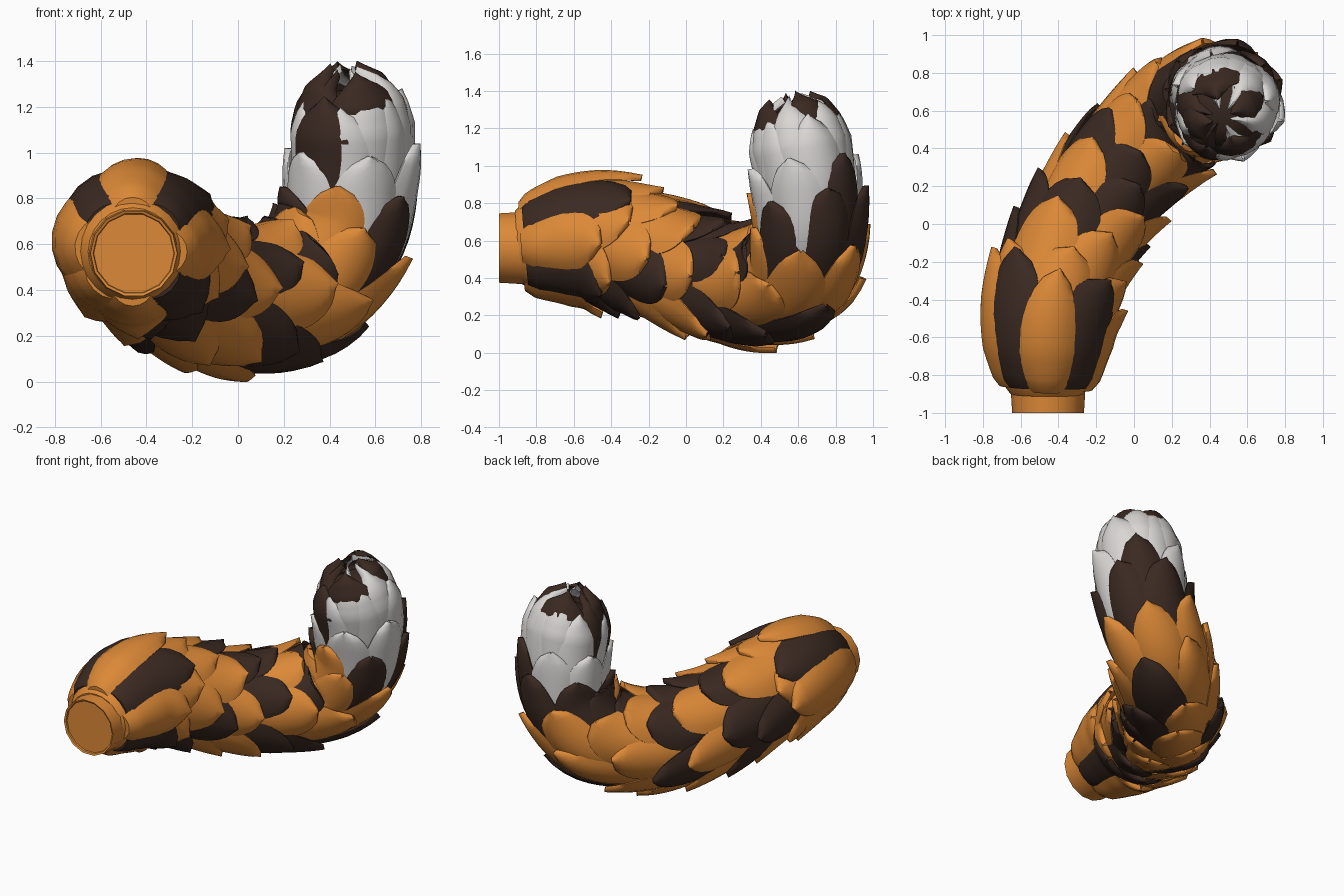
import bpy, bmesh, math, random
from mathutils import Vector
from mathutils.geometry import interpolate_bezier

if "Cube" in bpy.data.objects:
    bpy.data.objects.remove(bpy.data.objects["Cube"])

random.seed(4)

# Flat colours
COLOURS = {"orange": (0.72, 0.25, 0.038), "dark_brown": (0.042, 0.022, 0.015),
           "off_white": (0.70, 0.68, 0.66)}
MATS = []
for name, rgb in COLOURS.items():
    m = bpy.data.materials.new(name)
    m.diffuse_color = (*rgb, 1)
    m.use_nodes = True
    m.node_tree.nodes["Principled BSDF"].inputs["Base Color"].default_value = m.diffuse_color
    MATS.append(m)

# Centre line of the curled tail
KNOTS = [Vector(p) for p in (
    (-.46, -1, .56), (-.46, -.85, .57), (-.45, -.5, .60), (-.36, -.2, .52),
    (-.20, .10, .41), (.02, .37, .36), (.28, .60, .43), (.45, .66, .65),
    (.49, .65, .90), (.49, .61, 1.15), (.47, .57, 1.34))]
pts = []
for i in range(len(KNOTS) - 1):
    a, b = KNOTS[i], KNOTS[i + 1]
    before, after = KNOTS[max(i - 1, 0)], KNOTS[min(i + 2, len(KNOTS) - 1)]
    seg = interpolate_bezier(a, a + (b - before) / 6, b - (after - a) / 6, b, 17)
    pts += seg[:-1]
pts.append(KNOTS[-1])

# Distance along the line and a twist-free frame at each sample
dist, tans = [0.0], []
for i, p in enumerate(pts):
    if i:
        dist.append(dist[-1] + (p - pts[i - 1]).length)
    tans.append((pts[min(i + 1, len(pts) - 1)] - pts[max(i - 1, 0)]).normalized())
TOTAL = dist[-1]
ups = [Vector((0, 0, 1))]
for i in range(1, len(pts)):
    ups.append(tans[i - 1].rotation_difference(tans[i]) @ ups[-1])

# Body radius along the line, as fractions of its length
RADII = [(0, .19), (.035, .26), (.06, .315), (.12, .355), (.19, .365), (.35, .355), (.53, .35),
         (.70, .33), (.85, .305), (.92, .28), (.96, .23), (.985, .16), (1, .04)]


def radius(s):
    f = min(max(s / TOTAL, 0), 1)
    for (f0, r0), (f1, r1) in zip(RADII, RADII[1:]):
        if f <= f1:
            return r0 + (r1 - r0) * (f - f0) / (f1 - f0)
    return RADII[-1][1]


def on_body(s, phi, off):
    """Point at distance s, angle phi (0 is up), raised by off."""
    s = min(max(s, 0), TOTAL)
    i = 0
    while i < len(dist) - 2 and dist[i + 1] < s:
        i += 1
    t = (s - dist[i]) / (dist[i + 1] - dist[i])
    c, tan = pts[i].lerp(pts[i + 1], t), tans[i].lerp(tans[i + 1], t).normalized()
    up = ups[i].lerp(ups[i + 1], t)
    up = (up - tan * up.dot(tan)).normalized()
    d = up * math.cos(phi) + tan.cross(up) * math.sin(phi)
    end = max(0, s / TOTAL - .94) / .06          # raised layers also stack up over the tip
    return c + d * max(radius(s) + off * (1 - .6 * end), .01) + tan * (off * end)


def finish(bm, name, angle=40):
    bmesh.ops.recalc_face_normals(bm, faces=bm.faces)
    me = bpy.data.meshes.new(name)
    bm.to_mesh(me)
    bm.free()
    for m in MATS:
        me.materials.append(m)
    ob = bpy.data.objects.new(name, me)
    bpy.context.collection.objects.link(ob)
    bpy.context.view_layer.objects.active = ob
    ob.select_set(True)
    bpy.ops.object.shade_smooth_by_angle(angle=math.radians(angle))
    ob.select_set(False)
    return ob


def add_scale(bm, s0, length, phi, half, mat, lift):
    """One closed leaf-shaped scale: a domed top and a thinner underside."""
    NU, NV = 12, 6
    layers = []
    for depth in (0, .035):
        grid = []
        for i in range(NU + 1):
            u = i / NU
            w = half * min(1, .75 + .7 * u) * max(1 - u ** 2.8, .004) ** .6
            row = []
            for j in range(NV + 1):
                v = 2 * j / NV - 1
                off = -.055 + .075 * u - .03 * v * v + lift
                d = depth * (1 - .6 * v * v) * (1 - .65 * u)
                row.append(bm.verts.new(on_body(s0 + length * u, phi + w * v, off - d)))
            grid.append(row)
        layers.append(grid)
    top, low = layers

    def face(*vs):
        bm.faces.new(vs).material_index = mat
    for i in range(NU):
        for j in range(NV):
            face(top[i][j], top[i][j + 1], top[i + 1][j + 1], top[i + 1][j])
            face(low[i][j], low[i + 1][j], low[i + 1][j + 1], low[i][j + 1])
        for j in (0, NV):
            face(top[i][j], top[i + 1][j], low[i + 1][j], low[i][j])
    for i in (0, NU):
        for j in range(NV):
            face(top[i][j], low[i][j], low[i][j + 1], top[i][j + 1])


# Overlapping rings of scales: start, length, first angle, half width, lift, and
# one colour letter per scale counted round from the top (- leaves a gap)
UNIT = TOTAL / 2.86
RINGS = [(.12, .54, 0, 30, .018, "OOO-"), (.14, .6, 278, 42, .018, "O---"),
         (.14, .58, 45, 44, .004, "DDOD")]
ROWS = ["OOODOO", "OODODO", "DODODD", "DOOOOO", "DDDODD", "OODOOO",
        "DDODOO", "OOOOOD", "DODDDD", "WWWDWW", "WWWWWW"]
TWIST = {2: -12, 4: 14, 9: -6}
RINGS += [(.32 + .2 * r - .04 * (r == 9), .46, 30 * (r % 2) + TWIST.get(r, 0), 38, 0, row)
          for r, row in enumerate(ROWS)]
# Tip: closing ring, broad dark front scale and dark crown
RINGS += [(2.46, .40, 30, 38, .012, "DWWWWD"), (2.40, .42, 42, 46, .026, "D-----"),
          (2.71, .15, 0, 52, .034, "DDDD")]
for r, (s0, length, first, half, lift, row) in enumerate(RINGS):
    bm = bmesh.new()
    loose = 0 if r < 3 else 1
    for k, letter in enumerate(row):
        if letter == "-":
            continue
        phi = math.radians(first + 360 * k / len(row) + loose * random.uniform(-5, 5))
        s = UNIT * (s0 + loose * random.uniform(-.03, .03))
        add_scale(bm, s, min(length * UNIT, TOTAL - s), phi,
                  math.radians(half * random.uniform(.95, 1.08)),
                  "ODW".index(letter), lift + loose * random.uniform(-.008, .01))
    finish(bm, f"scale_ring_{r + 1}")

# Inner body under the scales
bm = bmesh.new()
rings = []
for i in range(41):
    s = .1 + (TOTAL - .13) * i / 40
    rings.append([bm.verts.new(on_body(s, math.tau * k / 24, -.065)) for k in range(24)])
for i, (a, b) in enumerate(zip(rings, rings[1:])):
    for k in range(24):
        f = bm.faces.new((a[k], a[(k + 1) % 24], b[(k + 1) % 24], b[k]))
        f.material_index = 0 if i < 8 else 1
bm.faces.new(rings[0])
bm.faces.new(rings[-1]).material_index = 1
finish(bm, "inner_body")

# Open collar at the root, with a narrow rim and recessed end
bm = bmesh.new()
SIDES = 14
PROFILE = [(-.76, .205), (-1.0, .19), (-.995, .178), (-.985, .175)]
rings = [[bm.verts.new((-.455 + rad * math.cos(math.tau * k / SIDES), y,
                        .56 + rad * math.sin(math.tau * k / SIDES))) for k in range(SIDES)]
         for y, rad in PROFILE]
for a, b in zip(rings, rings[1:]):
    for k in range(SIDES):
        bm.faces.new((a[k], a[(k + 1) % SIDES], b[(k + 1) % SIDES], b[k]))
bm.faces.new(rings[0])
bm.faces.new(rings[-1])
finish(bm, "root_collar")
